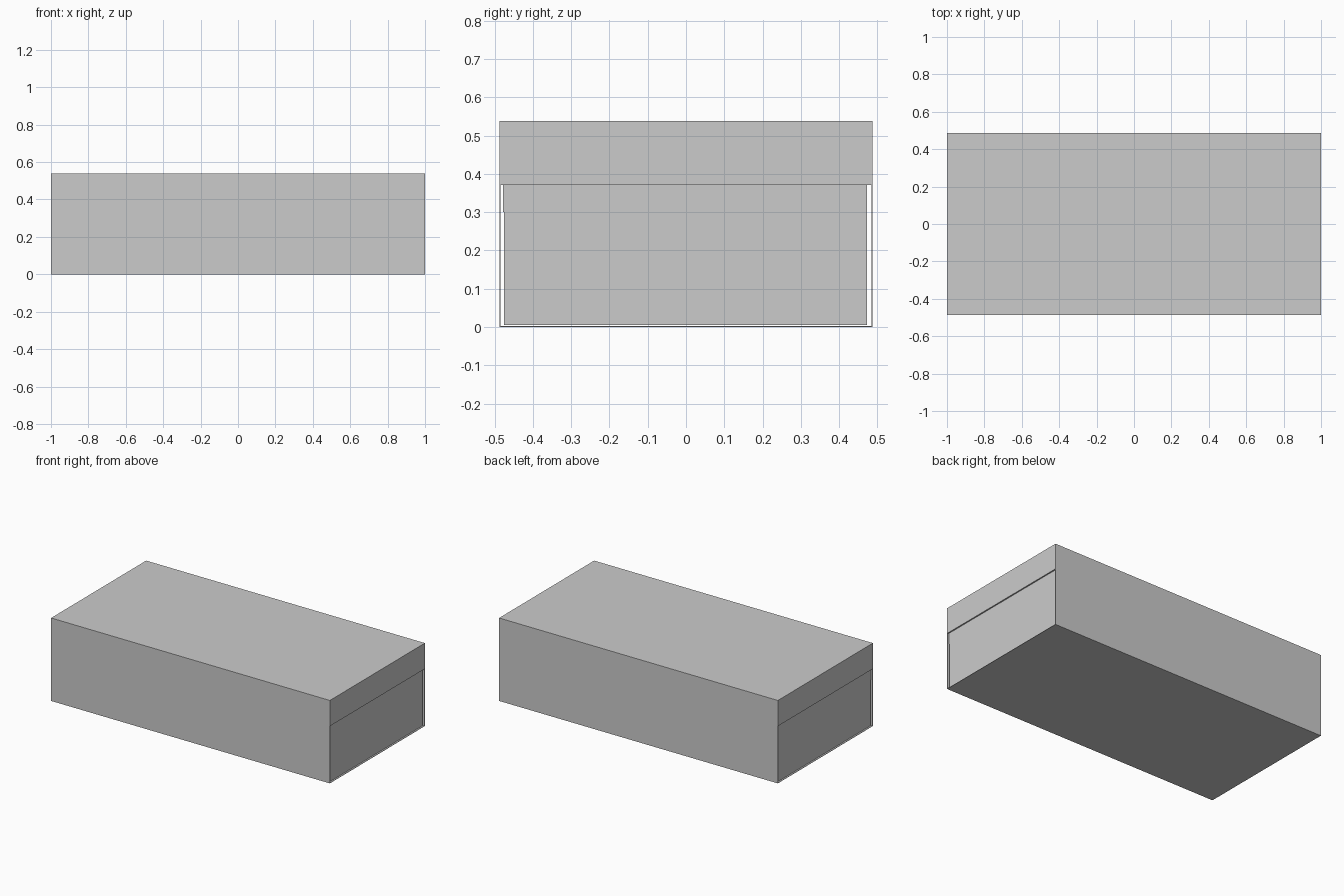
import bpy
import bmesh

if "Cube" in bpy.data.objects:
    bpy.data.objects.remove(bpy.data.objects["Cube"])

HALF_LEN = 1.0
HALF_W = 0.487
HEIGHT = 0.538
CHANNEL_TOP = 0.371
WALL = 0.003


def rect(half_w, z0, z1):
    return [(-half_w, z0), (half_w, z0), (half_w, z1), (-half_w, z1)]


def add_object(name, bm):
    bmesh.ops.recalc_face_normals(bm, faces=bm.faces)
    mesh = bpy.data.meshes.new(name)
    bm.to_mesh(mesh)
    bm.free()
    obj = bpy.data.objects.new(name, mesh)
    bpy.context.collection.objects.link(obj)
    return obj


def box(name, x0, x1, y0, y1, z0, z1):
    bm = bmesh.new()
    bmesh.ops.create_cube(bm, size=1)
    for v in bm.verts:
        v.co.x = x1 if v.co.x > 0 else x0
        v.co.y = y1 if v.co.y > 0 else y0
        v.co.z = z1 if v.co.z > 0 else z0
    return add_object(name, bm)


# Outer sleeve: thick top, thin sides and base, open channel along x
bm = bmesh.new()
loops = [rect(HALF_W, 0.0, HEIGHT), rect(HALF_W - WALL, WALL, CHANNEL_TOP)]
outer, inner = [[bm.verts.new((-HALF_LEN, y, z)) for y, z in loop] for loop in loops]
for i in range(4):
    j = (i + 1) % 4
    bm.faces.new((outer[i], outer[j], inner[j], inner[i]))
ext = bmesh.ops.extrude_face_region(bm, geom=bm.faces[:], use_keep_orig=True)
new_verts = [g for g in ext["geom"] if isinstance(g, bmesh.types.BMVert)]
bmesh.ops.translate(bm, verts=new_verts, vec=(2 * HALF_LEN, 0, 0))
add_object("outer_sleeve", bm)

# Inner block, slightly recessed at both ends
box("inner_block", -0.992, 0.992, -0.475, 0.473, 0.005, 0.3705)

# Narrow strip beside the block under the thick top
box("side_strip", -0.992, 0.992, -0.478, -0.475, 0.30, 0.3705)
